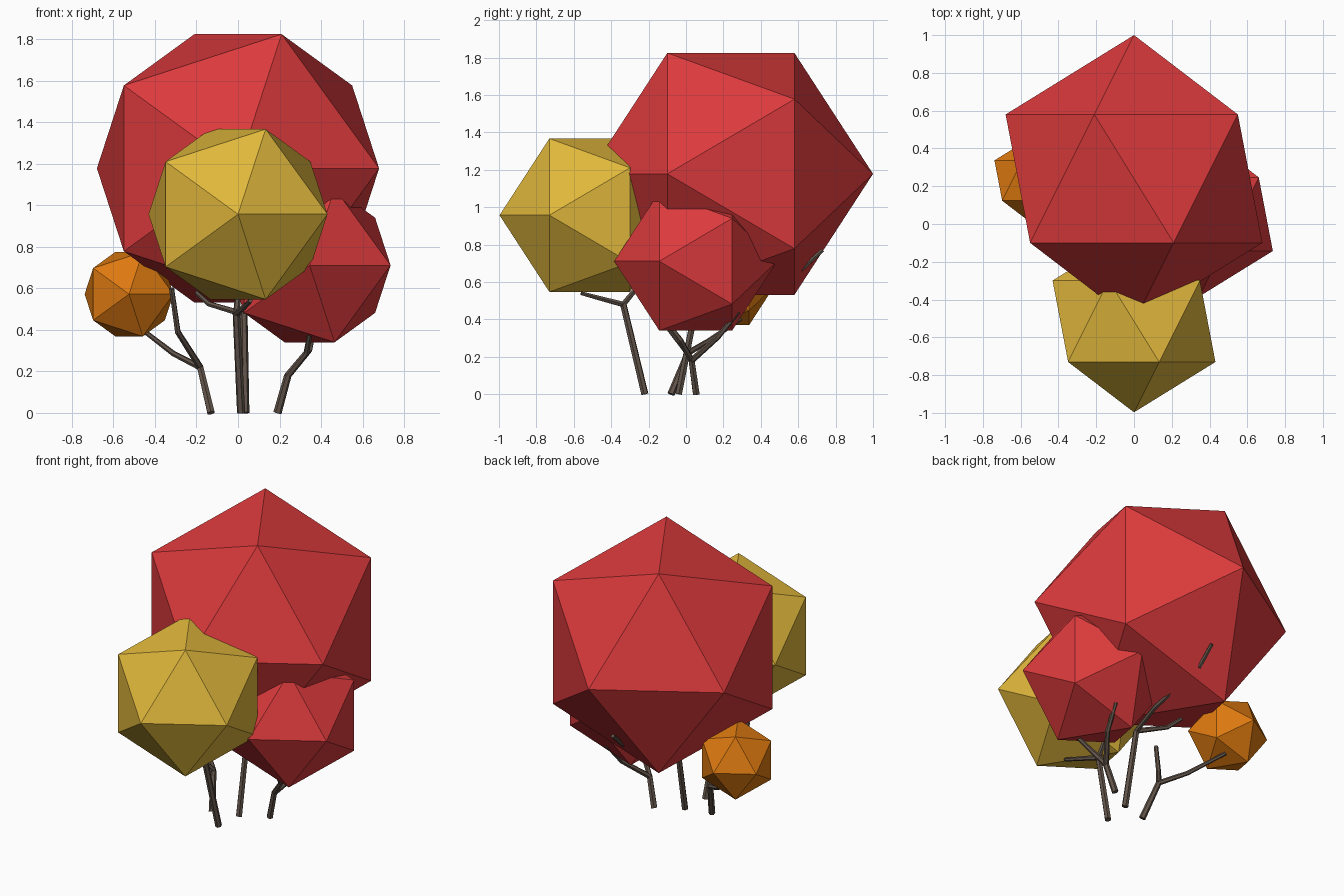
import bpy, math

if "Cube" in bpy.data.objects:
    bpy.data.objects.remove(bpy.data.objects["Cube"])


def mat(name, r, g, b):
    lin = [((c / 255 + 0.055) / 1.055) ** 2.4 for c in (r, g, b)]
    m = bpy.data.materials.new(name)
    m.diffuse_color = (*lin, 1)
    m.use_nodes = True
    m.node_tree.nodes["Principled BSDF"].inputs["Base Color"].default_value = m.diffuse_color
    return m


RED = mat("red_leaves", 220, 58, 60)
YELLOW = mat("yellow_leaves", 225, 184, 60)
ORANGE = mat("orange_leaves", 222, 122, 16)
BARK = mat("bark", 98, 84, 74)


def foliage(name, loc, radius, material):
    # icosahedron with its pole pointing to the front
    bpy.ops.mesh.primitive_ico_sphere_add(subdivisions=1, radius=radius, location=loc,
                                          rotation=(math.pi / 2, 0, 0))
    ob = bpy.context.object
    ob.name = name
    ob.data.materials.append(material)


def limbs(name, *paths):
    # tapered six-sided tubes; each path is (start radius, end radius, points)
    cu = bpy.data.curves.new(name, 'CURVE')
    cu.dimensions = '3D'
    cu.bevel_depth = 1
    cu.bevel_resolution = 1
    cu.use_fill_caps = True
    for r0, r1, pts in paths:
        sp = cu.splines.new('POLY')
        sp.use_smooth = False
        sp.points.add(len(pts) - 1)
        for i, (p, co) in enumerate(zip(sp.points, pts)):
            p.co = (*co, 1)
            p.radius = r0 + (r1 - r0) * i / (len(pts) - 1)
    cu.materials.append(BARK)
    ob = bpy.data.objects.new(name, cu)
    bpy.context.collection.objects.link(ob)
    bpy.ops.object.select_all(action='DESELECT')
    ob.select_set(True)
    bpy.context.view_layer.objects.active = ob
    bpy.ops.object.convert(target='MESH')


# leaf crowns
foliage("large_red_crown", (0, 0.24, 1.178), 0.76, RED)
foliage("yellow_crown", (0, -0.515, 0.957), 0.482, YELLOW)
foliage("small_red_crown", (0.345, 0.052, 0.711), 0.436, RED)
foliage("orange_crown", (-0.525, 0.23, 0.572), 0.239, ORANGE)

# front trunk
f = (-0.008, -0.335, 0.48)
limbs("front_trunk",
      (0.02, 0.018, [(0.015, -0.22, 0), f]),
      (0.016, 0.011, [f, (0.03, -0.45, 0.51), (0.06, -0.56, 0.54)]),
      (0.016, 0.013, [f, (0, -0.27, 0.56), (0, -0.25, 0.66)]))

# middle trunk, one limb pokes out of the back of the large crown
f = (0.028, 0.055, 0.475)
limbs("middle_trunk",
      (0.02, 0.018, [(0.035, -0.04, 0), f]),
      (0.016, 0.011, [f, (-0.14, 0.14, 0.525), (-0.2, 0.2, 0.58)]),
      (0.016, 0.012, [f, (0.05, 0.25, 0.54), (0.015, 0.62, 0.67), (0.015, 0.73, 0.77)]))

# left trunk
f = (-0.182, 0.01, 0.22)
limbs("left_trunk",
      (0.02, 0.017, [(-0.13, -0.08, 0), f]),
      (0.016, 0.011, [f, (-0.31, 0.12, 0.285), (-0.46, 0.29, 0.4)]),
      (0.016, 0.013, [f, (-0.29, -0.12, 0.39), (-0.32, -0.18, 0.6)]))

# right trunk
f = (0.24, 0.03, 0.18)
limbs("right_trunk",
      (0.02, 0.018, [(0.19, 0.055, 0), f]),
      (0.017, 0.012, [f, (0.345, 0.17, 0.305), (0.375, 0.28, 0.44)]),
      (0.017, 0.012, [f, (0.33, -0.03, 0.29), (0.345, -0.1, 0.38)]))
